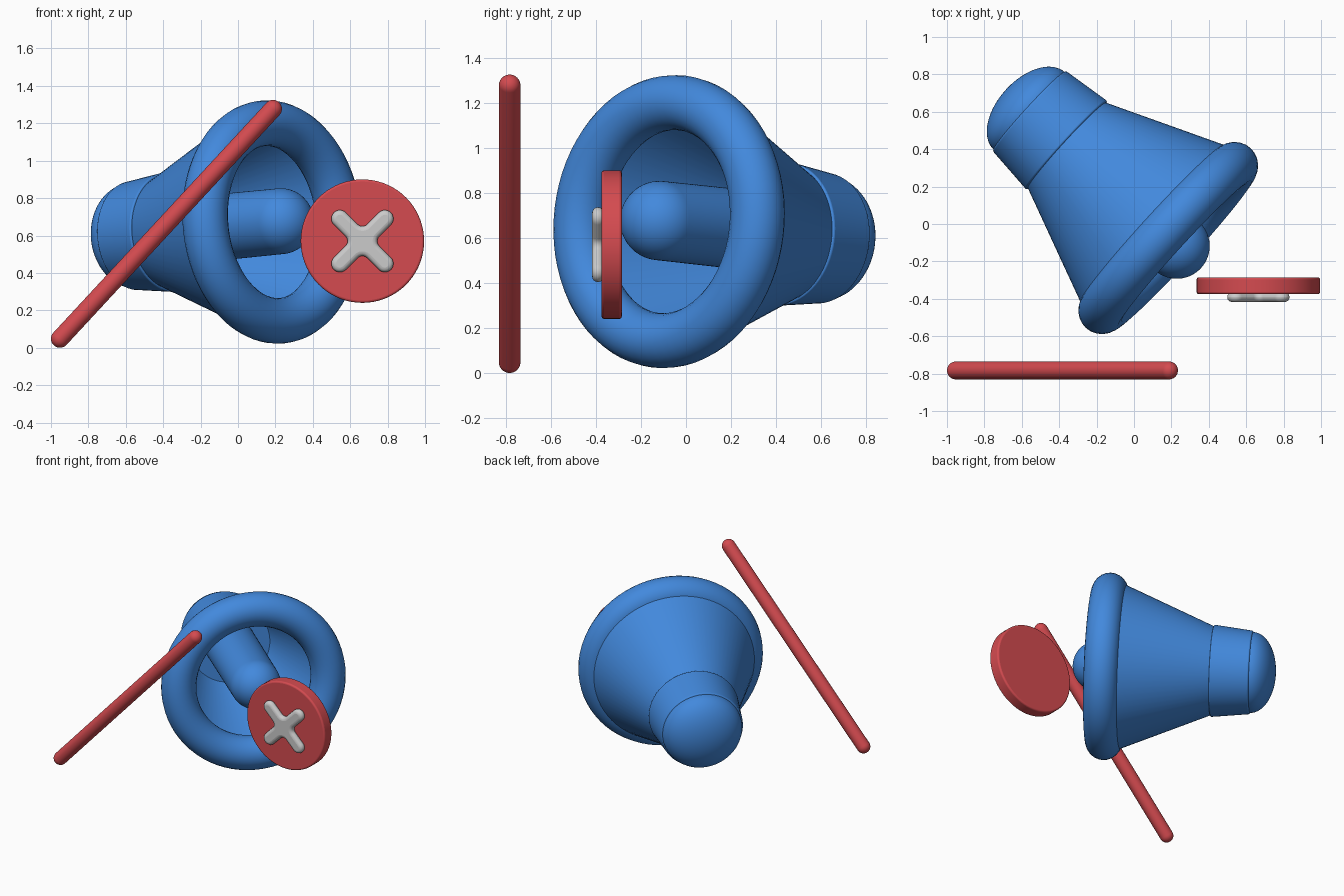
import bpy, bmesh, math
from mathutils import Vector, Matrix

if "Cube" in bpy.data.objects:
    bpy.data.objects.remove(bpy.data.objects["Cube"])


def material(name, color):
    m = bpy.data.materials.new(name)
    m.diffuse_color = (*color, 1)
    m.use_nodes = True
    m.node_tree.nodes["Principled BSDF"].inputs["Base Color"].default_value = m.diffuse_color
    return m


BLUE = material("blue", (0.055, 0.25, 0.72))
RED = material("red", (0.66, 0.07, 0.08))

# Horn frame: local z points out of the bell, slightly upward
AXIS = Vector((0.736, -0.673, 0.073)).normalized()
HORN = Matrix.Translation((0.183, -0.075, 0.672)) @ AXIS.to_track_quat('Z', 'Y').to_matrix().to_4x4()


def finish(name, bm, matrix, mat, bevel=0, angle=35):
    bmesh.ops.remove_doubles(bm, verts=bm.verts, dist=1e-5)
    bmesh.ops.recalc_face_normals(bm, faces=bm.faces)
    me = bpy.data.meshes.new(name)
    bm.to_mesh(me)
    bm.free()
    ob = bpy.data.objects.new(name, me)
    bpy.context.collection.objects.link(ob)
    ob.matrix_world = matrix
    if mat:
        me.materials.append(mat)
    if bevel:
        b = ob.modifiers.new("bevel", 'BEVEL')
        b.width, b.segments, b.limit_method = bevel, 4, 'ANGLE'
        b.angle_limit = math.radians(40)
    bpy.ops.object.select_all(action='DESELECT')
    ob.select_set(True)
    bpy.context.view_layer.objects.active = ob
    bpy.ops.object.shade_smooth_by_angle(angle=math.radians(angle))
    return ob


def lathe(name, profile, matrix, mat, closed=False, steps=72, bevel=0):
    """Revolve (radius, height) points around local z."""
    bm = bmesh.new()
    vs = [bm.verts.new((r, 0, h)) for r, h in profile]
    pairs = list(zip(vs, vs[1:])) + ([(vs[-1], vs[0])] if closed else [])
    es = [bm.edges.new(p) for p in pairs]
    bmesh.ops.spin(bm, geom=vs + es, cent=(0, 0, 0), axis=(0, 0, 1),
                   angle=math.tau, steps=steps, use_merge=False)
    return finish(name, bm, matrix, mat, bevel)


def arc(cr, ch, rr, rh, a0, a1, n):
    """Elliptical arc of profile points, angles in degrees."""
    return [(cr + rr * math.cos(math.radians(a0 + (a1 - a0) * i / n)),
             ch + rh * math.sin(math.radians(a0 + (a1 - a0) * i / n))) for i in range(n + 1)]


# Bell: hollow cone, with a rolled rim
lathe("bell", [(0.31, -0.735), (0.605, -0.03), (0.575, -0.03), (0.28, -0.735)], HORN, BLUE, closed=True)
lathe("bell_rim", arc(0.53, 0, 0.122, 0.122, 0, 345, 23), HORN, BLUE, closed=True)

# Inner driver with domed front
lathe("driver", [(0, -0.74), (0.178, -0.74)] + arc(0, 0.062, 0.176, 0.176, 0, 90, 14), HORN, BLUE)

# Rear housing and its domed cap
lathe("housing", [(0, -1.01), (0.29, -1.01), (0.321, -0.735), (0, -0.735)], HORN, BLUE, bevel=0.01)
lathe("rear_cap", [(0, -0.99), (0.281, -0.99)] + arc(0, -1.01, 0.281, 0.168, 0, -90, 16), HORN, BLUE)

# Diagonal slash bar
a, b = Vector((-0.952, -0.783, 0.048)), Vector((0.187, -0.783, 1.277))
d = b - a
lathe("slash_bar", arc(0, 0, 0.048, 0.048, -90, 0, 8) + arc(0, d.length, 0.048, 0.048, 0, 90, 8),
      Matrix.Translation(a) @ d.to_track_quat('Z', 'Y').to_matrix().to_4x4(), RED, steps=32)

# Round badge facing the front (local z points to -y)
FACE = Matrix.Translation((0.665, -0.285, 0.57)) @ Matrix.Rotation(math.pi / 2, 4, 'X')
lathe("badge_disc", [(0, 0), (0.33, 0), (0.33, 0.09), (0, 0.09)], FACE, RED, bevel=0.012)

# Cross on the badge: rounded arms, filleted inner corners
W, L, F = 0.046, 0.17, 0.035
bm = bmesh.new()
outline = []
for k in range(4):
    rot = Matrix.Rotation(math.radians(45 + 90 * k), 2)
    pts = arc(L, 0, W, W, -90, 90, 12) + arc(W + F, W + F, F, F, 270, 180, 6)
    outline += [rot @ Vector(p) for p in pts]
face = bm.faces.new([bm.verts.new((p.x, p.y, 0.08)) for p in outline])
ext = bmesh.ops.extrude_face_region(bm, geom=[face])
bmesh.ops.translate(bm, vec=(0, 0, 0.052),
                    verts=[v for v in ext["geom"] if isinstance(v, bmesh.types.BMVert)])
finish("badge_cross", bm, FACE, None, bevel=0.025)
